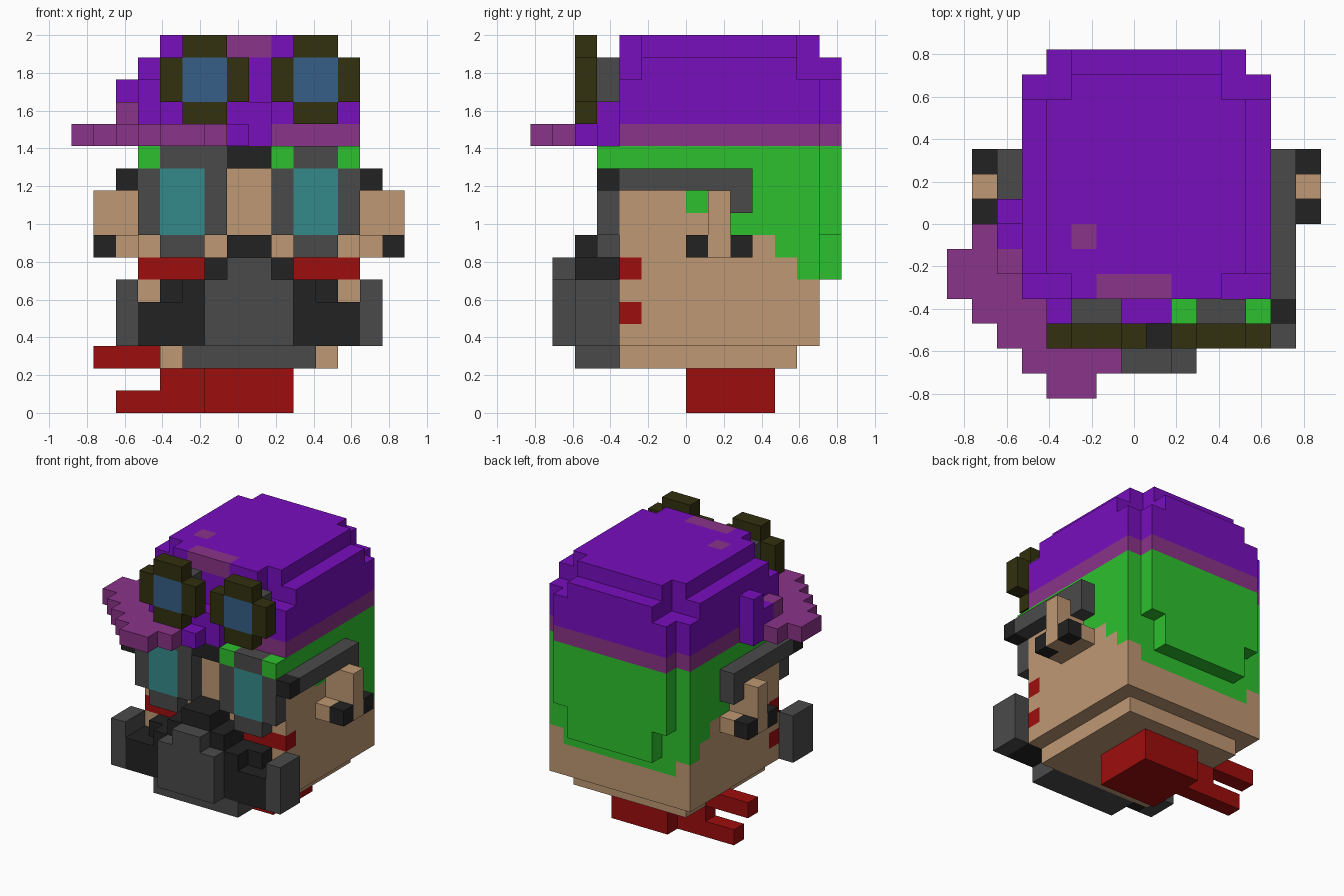
import bpy
import bmesh
from mathutils import Vector

old = bpy.data.objects.get("Cube")
if old:
    bpy.data.objects.remove(old, do_unlink=True)

UNIT = 2 / 17                       # edge of one block
ORIGIN = Vector((-7.5, -7, 0))      # centres the block grid


def srgb(code):
    vals = [int(code[i:i + 2], 16) / 255 for i in range(0, len(code), 2)]
    return [v / 12.92 if v < 0.04045 else ((v + 0.055) / 1.055) ** 2.4 for v in vals] + [1]


COLOURS = {
    "purple": "780ebe", "magenta": "8a3388", "olive": "32300f", "blue": "365e87",
    "grey": "4a4a4a", "black": "222222", "skin": "bf9873", "teal": "358a8a",
    "red": "9e0d0d", "green": "2dc02d",
}
MATERIALS = {}
for name, code in COLOURS.items():
    mat = bpy.data.materials.new(name)
    mat.use_nodes = True
    mat.diffuse_color = srgb(code)
    bsdf = next(n for n in mat.node_tree.nodes if n.type == 'BSDF_PRINCIPLED')
    bsdf.inputs["Base Color"].default_value = srgb(code)
    MATERIALS[name] = mat


def mirrored(boxes):
    """Boxes plus their copies on the other side of the head."""
    return boxes + [(c, (16 - x[1], 16 - x[0]), y, z) for c, x, y, z in boxes]


def part(name, boxes):
    """Fill blocks box by box (later boxes repaint, None carves) and skin them."""
    cells = {}
    for colour, xs, ys, zs in boxes:
        for x in range(*xs):
            for y in range(*ys):
                for z in range(*zs):
                    if colour:
                        cells[x, y, z] = colour
                    else:
                        cells.pop((x, y, z), None)
    used = sorted(set(cells.values()))
    bm = bmesh.new()
    verts = {}

    def corner(p):
        key = tuple(p)
        if key not in verts:
            verts[key] = bm.verts.new((Vector(p) + ORIGIN) * UNIT)
        return verts[key]

    for cell, colour in cells.items():
        for axis in range(3):
            for side in (0, 1):
                neighbour = list(cell)
                neighbour[axis] += 2 * side - 1
                if tuple(neighbour) in cells:
                    continue
                ring = []
                for a, b in ((0, 0), (1, 0), (1, 1), (0, 1)):
                    p = list(cell)
                    p[axis] += side
                    p[(axis + 1) % 3] += a
                    p[(axis + 2) % 3] += b
                    ring.append(corner(p))
                face = bm.faces.new(ring if side else ring[::-1])
                face.material_index = used.index(colour)
    bmesh.ops.dissolve_limit(bm, angle_limit=0.01, verts=bm.verts[:], edges=bm.edges[:],
                             delimit={'MATERIAL'})
    mesh = bpy.data.meshes.new(name)
    bm.to_mesh(mesh)
    bm.free()
    for colour in used:
        mesh.materials.append(MATERIALS[colour])
    bpy.context.collection.objects.link(bpy.data.objects.new(name, mesh))


# Head with painted hair, sideburns and lips
part("head", [
    ("skin", (3, 13), (4, 13), (3, 12)),
    ("skin", (4, 12), (4, 12), (2, 3)),
    ("green", (3, 13), (4, 13), (11, 12)),
    ("green", (3, 13), (10, 13), (8, 11)),
    ("green", (3, 13), (9, 10), (8, 9)),
    ("green", (3, 13), (11, 13), (7, 8)),
    ("green", (3, 13), (12, 13), (6, 7)),
    ("green", (4, 12), (12, 13), (5, 6)),
    ("green", (3, 13), (7, 8), (9, 10)),
    ("red", (3, 13), (4, 5), (6, 7)),
    ("red", (3, 13), (4, 5), (4, 5)),
])
part("hair_back", [
    ("green", (4, 12), (13, 14), (8, 12)),
    ("green", (5, 11), (13, 14), (6, 8)),
])

# Ears with dark studs
part("ears", mirrored([
    ("skin", (13, 14), (7, 10), (7, 8)),
    ("skin", (13, 15), (8, 9), (7, 10)),
    ("black", (14, 15), (7, 8), (7, 8)),
    ("black", (14, 15), (9, 10), (7, 8)),
]))

# Cap: band, crown with stepped corners, top patches
crown = [
    ("magenta", (3, 13), (4, 13), (12, 13)),
    ("magenta", (4, 12), (13, 14), (12, 13)),
    ("purple", (3, 13), (4, 13), (13, 16)),
    ("purple", (4, 12), (13, 14), (13, 16)),
    ("purple", (4, 12), (4, 13), (16, 17)),
]
crown += mirrored([
    (None, (11, 13), (4, 5), (15, 17)),
    (None, (11, 13), (12, 14), (15, 17)),
])
crown += [
    ("magenta", (6, 9), (4, 5), (16, 17)),
    ("magenta", (5, 6), (6, 7), (16, 17)),
]
part("cap", crown)

# Brim turned sideways: each row is (y, first x, last x)
brim_rows = ((0, 4, 6), (1, 3, 7), (2, 2, 7), (3, 1, 7), (4, 0, 3), (5, 0, 3), (6, 1, 3))
brim = [("magenta", (a, b), (y, y + 1), (12, 13)) for y, a, b in brim_rows]
brim += [
    ("magenta", (2, 3), (5, 6), (13, 14)),
    ("purple", (2, 3), (6, 7), (12, 14)),
    ("purple", (2, 3), (7, 8), (12, 15)),
    ("purple", (7, 8), (2, 4), (12, 13)),
    ("purple", (8, 9), (3, 4), (12, 13)),
    ("purple", (4, 9), (3, 4), (13, 14)),
]
part("cap_brim", brim)

# Goggles worn on the cap
for side, x in (("right", 4), ("left", 9)):
    part(side + "_cap_goggle", [
        ("olive", (x, x + 4), (2, 3), (14, 16)),
        ("olive", (x + 1, x + 3), (2, 3), (13, 17)),
        ("blue", (x + 1, x + 3), (2, 3), (14, 16)),
        ("grey", (x + 1, x + 3), (3, 4), (14, 16)),
    ])

# Fringe and the goggles over the eyes
part("fringe", [("green", (x, x + 1), (3, 4), (11, 12)) for x in (3, 9, 12)])
part("eye_goggles", [
    ("grey", (3, 7), (3, 4), (8, 11)),
    ("grey", (4, 7), (3, 4), (11, 12)),
    ("grey", (4, 6), (3, 4), (7, 8)),
    ("teal", (4, 6), (3, 4), (8, 11)),
    ("grey", (9, 13), (3, 4), (8, 11)),
    ("grey", (10, 12), (3, 4), (11, 12)),
    ("grey", (10, 12), (3, 4), (7, 8)),
    ("teal", (10, 12), (3, 4), (8, 11)),
    ("black", (7, 9), (3, 4), (11, 12)),
])
part("goggle_straps", mirrored([
    ("grey", (13, 14), (4, 10), (10, 11)),
    ("grey", (13, 14), (9, 10), (9, 10)),
    ("black", (13, 14), (3, 4), (10, 11)),
]))

# Breathing mask with side filters
mask = mirrored([
    ("black", (10, 13), (2, 4), (3, 5)),
    ("black", (10, 12), (3, 4), (5, 6)),
    ("black", (10, 11), (2, 3), (5, 6)),
    ("black", (9, 10), (2, 4), (6, 7)),
    ("grey", (13, 14), (2, 4), (3, 6)),
])
mask += [
    ("grey", (6, 10), (1, 4), (3, 6)),
    ("grey", (7, 9), (1, 4), (6, 7)),
    ("grey", (5, 11), (2, 4), (2, 3)),
    ("black", (7, 9), (2, 4), (7, 8)),
]
part("mask", mask)

# Neck with a forked strip to one side
part("neck", [
    ("red", (6, 10), (7, 11), (0, 2)),
    ("red", (4, 6), (9, 10), (0, 2)),
    ("red", (2, 4), (9, 10), (0, 1)),
    ("red", (1, 4), (9, 10), (2, 3)),
])
